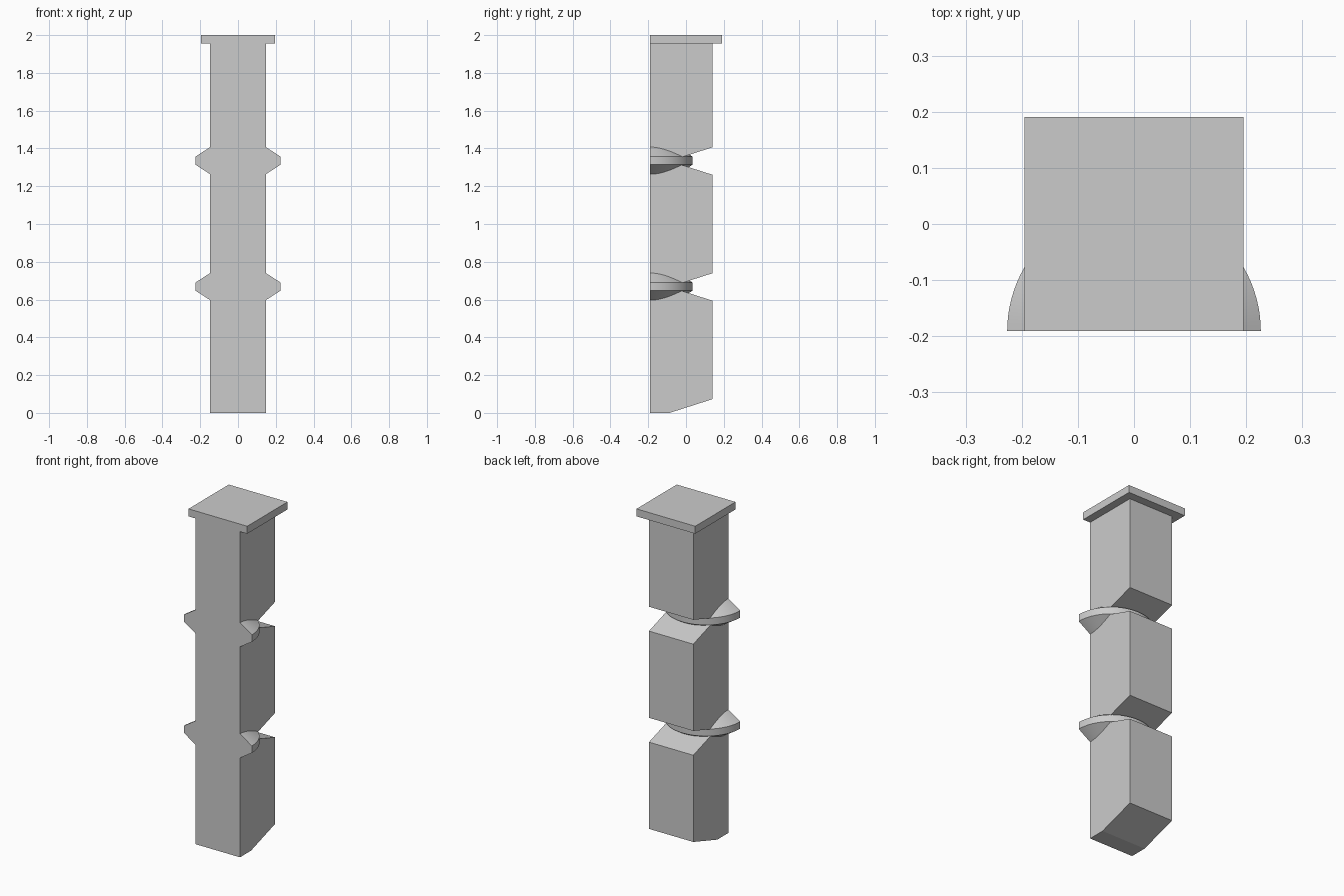
import bpy, bmesh
from math import pi, cos, sin

cube = bpy.data.objects.get("Cube")
if cube:
    bpy.data.objects.remove(cube, do_unlink=True)

grey = bpy.data.materials.new("plain grey")
grey.use_nodes = True
colour = (0.6, 0.6, 0.6, 1)
grey.diffuse_color = colour
grey.node_tree.nodes["Principled BSDF"].inputs["Base Color"].default_value = colour

FRONT, BACK = -0.191, 0.141      # shaft depth
HALF = 0.147                     # shaft half width
SECTION = 2 / 3                  # spacing of the notches
KINK, RISE = -0.087, 0.073       # notch tip and its half height at the back


def finish(name, bm):
    bmesh.ops.remove_doubles(bm, verts=bm.verts, dist=1e-5)
    bmesh.ops.recalc_face_normals(bm, faces=bm.faces)
    mesh = bpy.data.meshes.new(name)
    bm.to_mesh(mesh)
    bm.free()
    mesh.materials.append(grey)
    obj = bpy.data.objects.new(name, mesh)
    bpy.context.collection.objects.link(obj)
    return obj


def loft(bm, rings):
    """Join closed rings of points and cap both ends."""
    loops = [[bm.verts.new(p) for p in ring] for ring in rings]
    for a, b in zip(loops, loops[1:]):
        for i in range(len(a)):
            j = (i + 1) % len(a)
            bm.faces.new((a[i], a[j], b[j], b[i]))
    bm.faces.new(loops[0])
    bm.faces.new(loops[-1])


# Shaft: side profile with a sloped foot and two V notches at the back
profile = [(FRONT, 0), (KINK, 0), (BACK, RISE)]
for k in (1, 2):
    z = k * SECTION
    profile += [(BACK, z - RISE), (KINK, z), (BACK, z + RISE)]
profile += [(BACK, 1.96), (FRONT, 1.96)]
bm = bmesh.new()
loft(bm, [[(x, y, z) for y, z in profile] for x in (-HALF, HALF)])
finish("shaft", bm)

# Square cap, flush with the front
bm = bmesh.new()
loft(bm, [[(-0.195, FRONT, z), (0.195, FRONT, z), (0.195, 0.191, z), (-0.195, 0.191, z)]
          for z in (1.955, 2)])
finish("cap", bm)

# Half-round collars with bevelled rims, one in each notch
collar = [(0, -0.072), (HALF, -0.072), (0.226, -0.021),
          (0.226, 0.021), (HALF, 0.072), (0, 0.072)]
STEPS = 48
for name, k in (("lower_collar", 1), ("upper_collar", 2)):
    bm = bmesh.new()
    loft(bm, [[(r * cos(pi * s / STEPS), FRONT + r * sin(pi * s / STEPS), k * SECTION + z + 0.002)
               for r, z in collar] for s in range(STEPS + 1)])
    obj = finish(name, bm)
    bpy.ops.object.select_all(action='DESELECT')
    obj.select_set(True)
    bpy.context.view_layer.objects.active = obj
    bpy.ops.object.shade_smooth_by_angle(angle=pi / 9)
